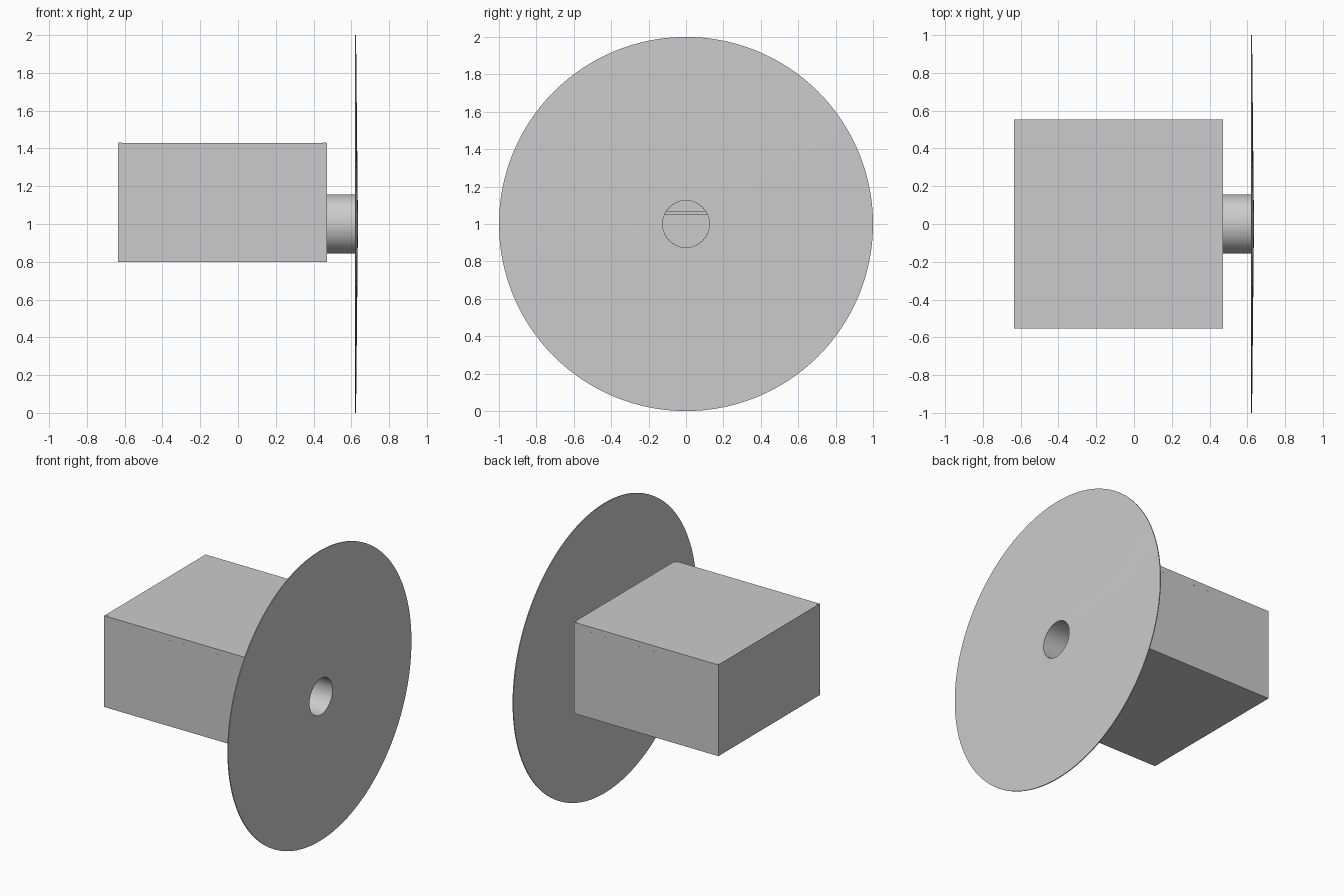
import bpy, bmesh, math
from mathutils import Matrix

if "Cube" in bpy.data.objects:
    bpy.data.objects.remove(bpy.data.objects["Cube"])

grey = bpy.data.materials.new("light_grey")
grey.diffuse_color = (0.6, 0.6, 0.6, 1)
grey.use_nodes = True
grey.node_tree.nodes["Principled BSDF"].inputs["Base Color"].default_value = grey.diffuse_color

X0, X1 = -0.635, 0.47      # enclosure extents
Y = 0.553
Z0, Z1 = 0.80, 1.43
T = 0.012                  # wall thickness
AXIS_Z = 1.0               # height of duct and disc axis


def finish(name, bm):
    bmesh.ops.recalc_face_normals(bm, faces=bm.faces)
    me = bpy.data.meshes.new(name)
    bm.to_mesh(me)
    bm.free()
    me.materials.append(grey)
    ob = bpy.data.objects.new(name, me)
    bpy.context.collection.objects.link(ob)
    return ob


def slab(name, x0, x1, y0, y1, z0, z1):
    bm = bmesh.new()
    bmesh.ops.create_cube(bm, size=1)
    for v in bm.verts:
        v.co = ((x0 + x1) / 2 + v.co.x * (x1 - x0),
                (y0 + y1) / 2 + v.co.y * (y1 - y0),
                (z0 + z1) / 2 + v.co.z * (z1 - z0))
    return finish(name, bm)


def disc(name, loc, radius, depth, axis, sides):
    bm = bmesh.new()
    rot = {"x": Matrix.Rotation(math.pi / 2, 4, "Y"),
           "y": Matrix.Rotation(math.pi / 2, 4, "X"),
           "z": Matrix.Identity(4)}[axis]
    bmesh.ops.create_cone(bm, cap_ends=True, segments=sides, radius1=radius,
                          radius2=radius, depth=depth,
                          matrix=Matrix.Translation(loc) @ rot)
    return finish(name, bm)


def ring(name, profile, sides):
    """Revolve a closed (x, radius) profile around the duct axis."""
    bm = bmesh.new()
    loops = []
    for i in range(sides):
        a = 2 * math.pi * i / sides
        loops.append([bm.verts.new((x, r * math.cos(a), AXIS_Z + r * math.sin(a)))
                      for x, r in profile])
    n = len(profile)
    for i in range(sides):
        a, b = loops[i], loops[(i + 1) % sides]
        for j in range(n):
            k = (j + 1) % n
            bm.faces.new((a[j], a[k], b[k], b[j]))
    return finish(name, bm)


# Hollow enclosure made of panels
slab("base_panel", X0, X1, -Y, Y, Z0, Z0 + T)
slab("lid_panel", X0, X1, -Y, Y, Z1 - T, Z1)
slab("rear_panel", X0, X0 + T, -Y, Y, Z0 + T, Z1 - T)
slab("side_panel_front", X0 + T, X1 - T, -Y, -Y + T, Z0 + T, Z1 - T)
slab("side_panel_back", X0 + T, X1 - T, Y - T, Y, Z0 + T, Z1 - T)
slab("inner_shelf", X0 + T, X1 - T, -Y + T, Y - T, 1.052, 1.068)

# Panel that carries the duct, with its opening cut out
duct_panel = slab("duct_panel", X1 - T, X1, -Y, Y, Z0 + T, Z1 - T)
cutter = disc("duct_cutter", (X1, 0, AXIS_Z), 0.126, 0.2, "x", 64)
cutter.hide_render = True
cutter.hide_viewport = True
cut = duct_panel.modifiers.new("opening", "BOOLEAN")
cut.operation = "DIFFERENCE"
cut.solver = "EXACT"
cut.object = cutter

# Duct and large, slightly coned disc
ring("duct", [(X1, 0.125), (X1, 0.157), (0.622, 0.157), (0.622, 0.125)], 64)
ring("large_disc", [(0.619, 0.125), (0.619, 1.0), (0.625, 1.0), (0.634, 0.125)], 128)

# Lid corner screws
for sx in (X0 + 0.011, X1 - 0.011):
    for sy in (-Y + 0.011, Y - 0.011):
        disc("lid_screw", (sx, sy, Z1), 0.008, 0.003, "z", 16)

# Paired side screws just below the lid
for side in (-1, 1):
    for cx in (-0.365, 0.365, 0.0):
        for dx in (-0.055, 0.055):
            disc("side_screw", ((X0 + X1) / 2 + cx + dx, side * Y, 1.392),
                 0.004, 0.003, "y", 12)
